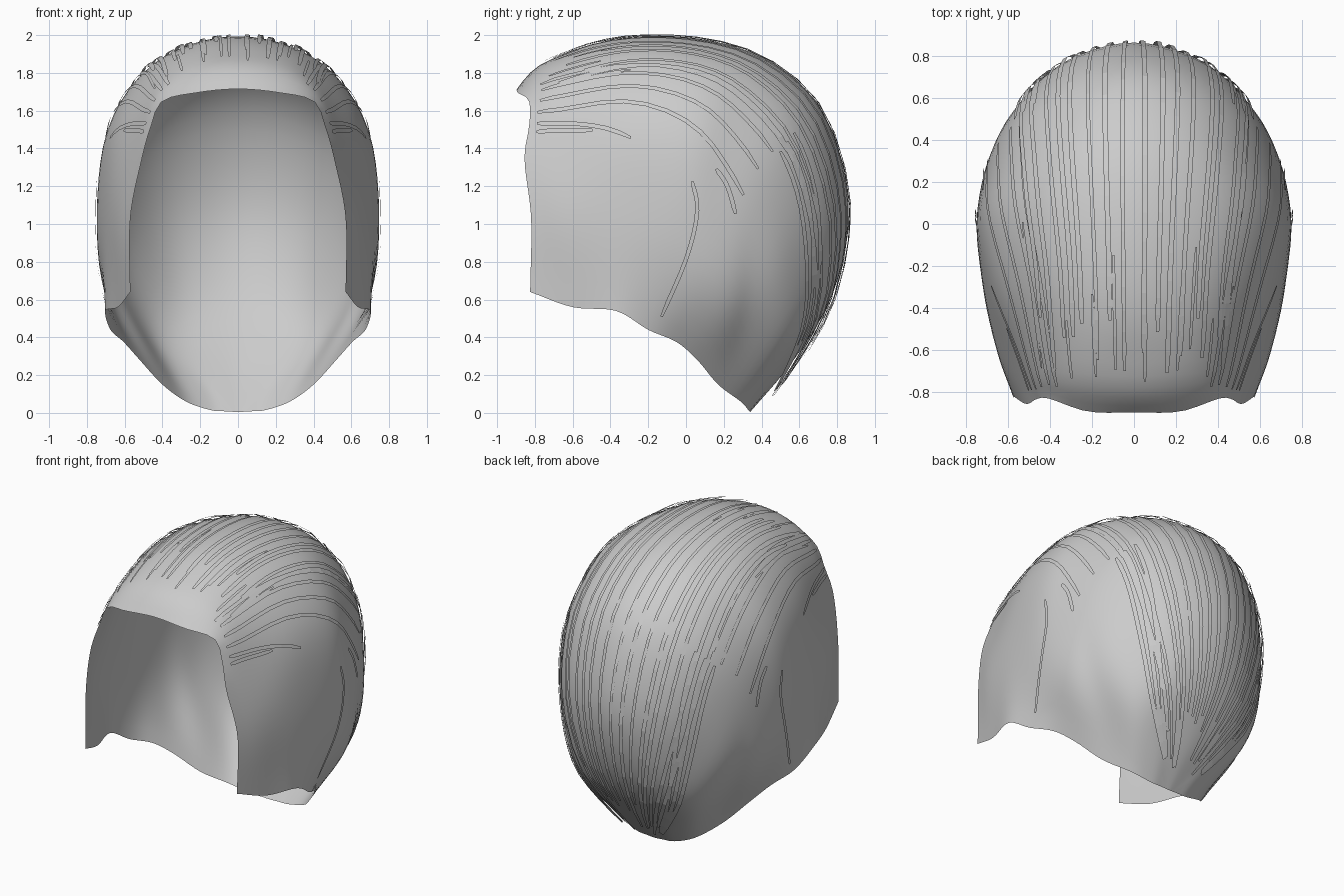
import bpy, math, random
from mathutils import Vector

if "Cube" in bpy.data.objects:
    bpy.data.objects.remove(bpy.data.objects["Cube"])

random.seed(4)

# Centre line (y, z) from forehead over the crown to the nape
CENTRE = [(-.895, 1.715), (-.66, 1.888), (-.33, 1.984), (.1, 1.975), (.45, 1.855),
          (.73, 1.585), (.862, 1.1), (.78, .64), (.57, .28), (.34, .005)]
# Half arches: points from beside the centre line out to the lower rim
ARCHES = [
    [(.22, -.89, 1.695), (.40, -.83, 1.65), (.46, -.83, 1.52), (.51, -.855, 1.34), (.57, -.82, 1.03), (.57, -.825, .64)],
    [(.25, -.65, 1.855), (.44, -.65, 1.71), (.55, -.65, 1.45), (.64, -.63, 1.05), (.635, -.60, .56)],
    [(.285, -.30, 1.93), (.495, -.30, 1.775), (.65, -.32, 1.5), (.705, -.35, 1.05), (.702, -.37, .54)],
    [(.295, .08, 1.915), (.53, .05, 1.765), (.705, 0, 1.45), (.745, -.07, .95), (.675, -.20, .44)],
    [(.305, .40, 1.80), (.54, .30, 1.625), (.695, .20, 1.3), (.725, .12, .75), (.605, -.05, .375)],
    [(.30, .67, 1.53), (.53, .53, 1.38), (.67, .36, 1.05), (.66, .25, .6), (.52, .06, .28)],
    [(.32, .775, 1.05), (.525, .59, .9), (.585, .42, .6), (.40, .17, .15)],
    [(.28, .705, .57), (.425, .53, .40), (.275, .29, .06)],
    [(.195, .49, .21), (.145, .33, .015)],
    [(.06, .338, .008)],
]


def spline(pts, t, before=None):
    """Catmull-Rom curve through pts, t counted in points."""
    n = len(pts)
    i = max(0, min(int(t), n - 2))
    f = t - i
    b, c = pts[i], pts[i + 1]
    a = pts[i - 1] if i > 0 else (before or b * 2 - c)
    d = pts[i + 2] if i + 2 < n else c * 2 - b
    return 0.5 * (2 * b + (c - a) * f + (2 * a - 5 * b + 4 * c - d) * f ** 2
                  + (3 * b - a - 3 * c + d) * f ** 3)


def even(pts, count):
    """Resample a half arch at equal arc lengths."""
    mirror = Vector((-pts[1].x, pts[1].y, pts[1].z))
    fine = [spline(pts, k * (len(pts) - 1) / 300, mirror) for k in range(301)]
    length = [0]
    for p, q in zip(fine, fine[1:]):
        length.append(length[-1] + (q - p).length)
    out, k = [], 0
    for j in range(count + 1):
        goal = length[-1] * j / count
        while k < 300 and length[k] < goal - 1e-9:
            k += 1
        out.append(fine[k])
    return out


NU, NV = 24, 45
LAST = len(ARCHES) - 1
half = [even([Vector((0, *c))] + [Vector(p) for p in a], NU) for c, a in zip(CENTRE, ARCHES)]
grid = [[spline([row[j] for row in half], i * LAST / NV) for j in range(NU + 1)]
        for i in range(NV + 1)]

# Rolled hairline above the forehead
for i in range(NV + 1):
    v = i * LAST / NV
    for j in range(NU + 1):
        if v < 1:
            roll = math.sin(math.pi * v) * max(0, 1 - j / NU / .4)
            grid[i][j] += Vector((0, -.02, .016)) * roll

# Even out ripples without shrinking, rim kept in place
for step in range(30):
    amount = .5 if step % 2 == 0 else -.51
    old = [[p.copy() for p in row] for row in grid]
    for i in range(1, NV):
        for j in range(NU):
            p = old[i][j + 1]
            left = old[i][j - 1] if j else Vector((-p.x, p.y, p.z))
            mean = (left + p + old[i - 1][j] + old[i + 1][j]) / 4
            grid[i][j] = old[i][j].lerp(mean, amount)


def surface(u, v):
    """Point on the +x half: u from centre line to rim, v along the arches."""
    a, b = max(0, min(u, 1)) * NU, max(0, min(v / LAST, 1)) * NV
    j, i = min(int(a), NU - 1), min(int(b), NV - 1)
    return grid[i][j].lerp(grid[i][j + 1], a - j).lerp(
        grid[i + 1][j].lerp(grid[i + 1][j + 1], a - j), b - i)


def normal(u, v):
    u, v = max(.04, min(u, .95)), max(.2, min(v, LAST - .4))
    du = surface(u + .04, v) - surface(u - .04, v)
    dv = surface(u, v + .2) - surface(u, v - .2)
    return du.cross(dv).normalized()


grey = bpy.data.materials.new("hair_grey")
grey.diffuse_color = (.6, .6, .6, 1)
grey.use_nodes = True
grey.node_tree.nodes["Principled BSDF"].inputs["Base Color"].default_value = grey.diffuse_color


def make(name, verts, faces, smooth):
    me = bpy.data.meshes.new(name)
    me.from_pydata(verts, [], faces)
    me.materials.append(grey)
    me.polygons.foreach_set("use_smooth", [smooth] * len(me.polygons))
    ob = bpy.data.objects.new(name, me)
    bpy.context.collection.objects.link(ob)


# Hair shell: one open sheet, mirrored about the centre line
verts, faces = [], []
W = 2 * NU + 1
for row in grid:
    for j in range(-NU, NU + 1):
        p = row[abs(j)]
        verts.append((p.x if j >= 0 else -p.x, p.y, p.z))
for i in range(NV):
    for j in range(W - 1):
        a = i * W + j
        faces.append((a, a + 1, a + 1 + W, a + W))
make("hair_shell", verts, faces, True)

# Strands: narrow flat-faced ribbons combed over the shell
sv, sf = [], []


def strand(stops, width, lift, side, flare=0):
    """Ribbon through (u, v) stops, just off the shell; flare lifts its tip."""
    stops = [Vector(s) for s in stops]
    n = max(4, round((stops[-1].y - stops[0].y) * 3), 3 * len(stops))
    path = [spline(stops, k * (len(stops) - 1) / n) for k in range(n + 1)]
    pts = [surface(*s) + normal(*s) * (lift + flare * max(0, k / n - .8) * 5)
           for k, s in enumerate(path)]
    base = len(sv)
    for k, p in enumerate(pts):
        along = pts[min(k + 1, n)] - pts[max(k - 1, 0)]
        across = along.cross(normal(*path[k])).normalized()
        w = width * (.6 if k in (0, n) else 1) / 2
        for s in (-w, w):
            q = p + across * s
            sv.append((q.x * side, q.y, q.z))
    for k in range(n):
        a = base + 2 * k
        f = (a, a + 1, a + 3, a + 2)
        sf.append(f if side < 0 else f[::-1])


# Temple strands: start u, end u, start v, end v
TEMPLE = [(.42, .46, .3, 1.5), (.39, .50, .3, 2.1), (.35, .53, .3, 4.6), (.31, .44, .4, 4.7),
          (.27, .37, .5, 4.8), (.24, .33, .5, 5.0), (.52, .59, 3.8, 4.5)]

for side in (-1, 1):
    # long strands from the forehead to the nape
    for k in range(8):
        u0 = .03 + .034 * k + random.uniform(-.008, .008)
        v0, v1 = random.uniform(.8, 1.7), random.uniform(7.4, 8.6)
        u1 = u0 + .016 * k
        strand([(u0, v0), (u0, 3), (u0 + .01 * k, 5.5), (u1, v1)],
               random.uniform(.018, .028), random.uniform(.011, .02), side, .02)
    # strands swept back from the temples
    for u0, u1, v0, v1 in TEMPLE:
        strand([(u0, v0), (u0 * .7 + u1 * .3, v0 * .5 + v1 * .5), (u1, v1)], .024, .01, side)
    # short strands on the forehead and crown
    for k in range(5):
        u0, v0 = .05 + .06 * k + random.uniform(-.02, .02), random.uniform(.7, 1.2)
        strand([(u0, v0), (u0, v0 + random.uniform(.8, 2))], .016, .012, side)
    # strand beside the ear
    strand([(.58, 3.25), (.65, 3.45), (.78, 3.4), (.95, 3.25)], .022, .01, side)
    # strands behind the ear running down to the nape
    for k in range(3):
        strand([(.27 + .04 * k, 4.9), (.29 + .04 * k, 5.6), (.33 + .04 * k, 6.4),
                (.38 + .04 * k, 7.2), (.44 + .03 * k, 8.3)], .028, .015, side, .02)
make("hair_strands", sv, sf, False)
